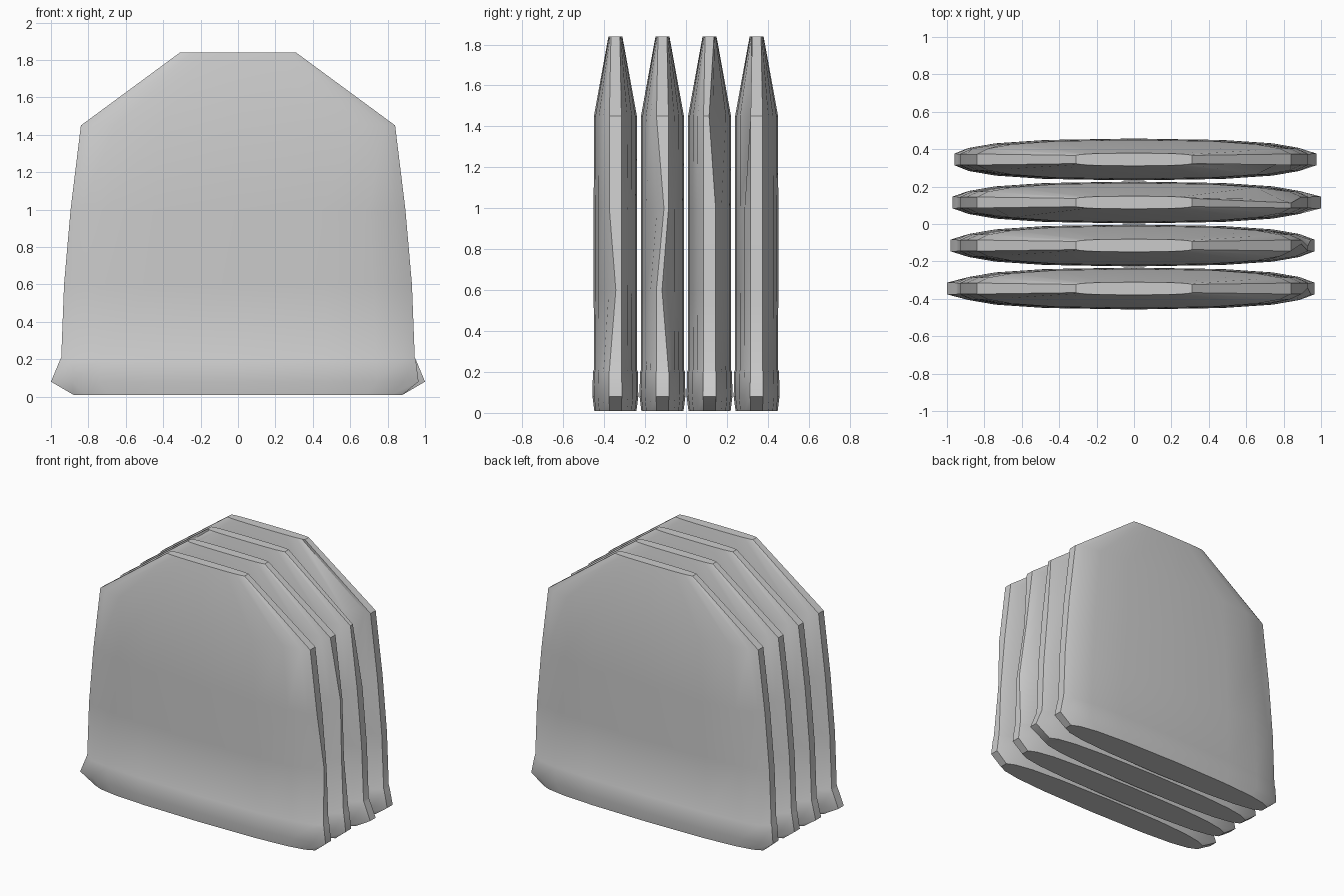
import bpy, bmesh, math

old = bpy.data.objects.get("Cube")
if old:
    bpy.data.objects.remove(old)

# Plain grey stone
stone = bpy.data.materials.new("grey_stone")
stone.use_nodes = True
color = (0.6, 0.6, 0.6, 1)
stone.diffuse_color = color
stone.node_tree.nodes["Principled BSDF"].inputs["Base Color"].default_value = color

# Rings from foot to crown: height, half width, half thickness
RINGS = [(0.01, 0.88, 0.103), (0.08, 0.95, 0.112), (0.2, 0.95, 0.11),
         (0.21, 0.945, 0.105), (0.6, 0.93, 0.106), (1.0, 0.895, 0.106),
         (1.45, 0.84, 0.105), (1.84, 0.31, 0.034)]
# Lens section: share of half width, share of half thickness
LENS = [(-1, 0.28), (-0.93, 0.55), (-0.78, 0.77), (-0.5, 0.93), (0, 1),
        (0.5, 0.93), (0.78, 0.77), (0.93, 0.55), (1, 0.28)]


def build_slab(name, y, toe_left, toe_right, chips):
    """Loft one slab; chips are (ring, section point, face side, inward share)."""
    bm = bmesh.new()
    n = len(LENS)
    rings = []
    for i, (z, w, t) in enumerate(RINGS):
        ring = []
        for side in (-1, 1):
            for k in range(n):
                j = k if side < 0 else n - 1 - k
                u, f = LENS[j]
                x = u * w
                # Pointed toes at the foot corners
                if i == 1 and abs(u) == 1:
                    x = toe_left if u > 0 else -toe_right
                # The thin crown is blunter than the body
                if i == len(RINGS) - 1:
                    f = 0.5 + f / 2
                for ring_no, point, face, share in chips:
                    if (ring_no, point, face) == (i, j, side):
                        f -= share
                ring.append(bm.verts.new((x, y + side * f * t, z)))
        rings.append(ring)
    for a, b in zip(rings, rings[1:]):
        for k in range(2 * n):
            m = (k + 1) % (2 * n)
            bm.faces.new((a[k], a[m], b[m], b[k]))
    bm.faces.new(rings[0])
    bm.faces.new(rings[-1])
    bmesh.ops.recalc_face_normals(bm, faces=bm.faces)
    mesh = bpy.data.meshes.new(name)
    bm.to_mesh(mesh)
    bm.free()
    mesh.materials.append(stone)
    slab = bpy.data.objects.new(name, mesh)
    bpy.context.collection.objects.link(slab)
    bpy.ops.object.select_all(action="DESELECT")
    slab.select_set(True)
    bpy.context.view_layer.objects.active = slab
    bpy.ops.object.shade_smooth_by_angle(angle=math.radians(32))


# Four slabs in a row, each with its own toes and chipped edges
build_slab("front_slab", -0.345, 0.965, 1.0, [(4, 8, -1, 0.3), (4, 7, -1, 0.25)])
build_slab("second_slab", -0.115, 0.965, 0.98, [(5, 8, -1, 0.35), (5, 7, -1, 0.3), (4, 8, 1, 0.3)])
build_slab("third_slab", 0.115, 1.0, 0.97, [(6, 8, 1, 0.3), (6, 7, 1, 0.4), (6, 1, -1, 0.4)])
build_slab("back_slab", 0.345, 0.975, 0.96, [(6, 7, -1, 0.4), (5, 1, 1, 0.3)])
